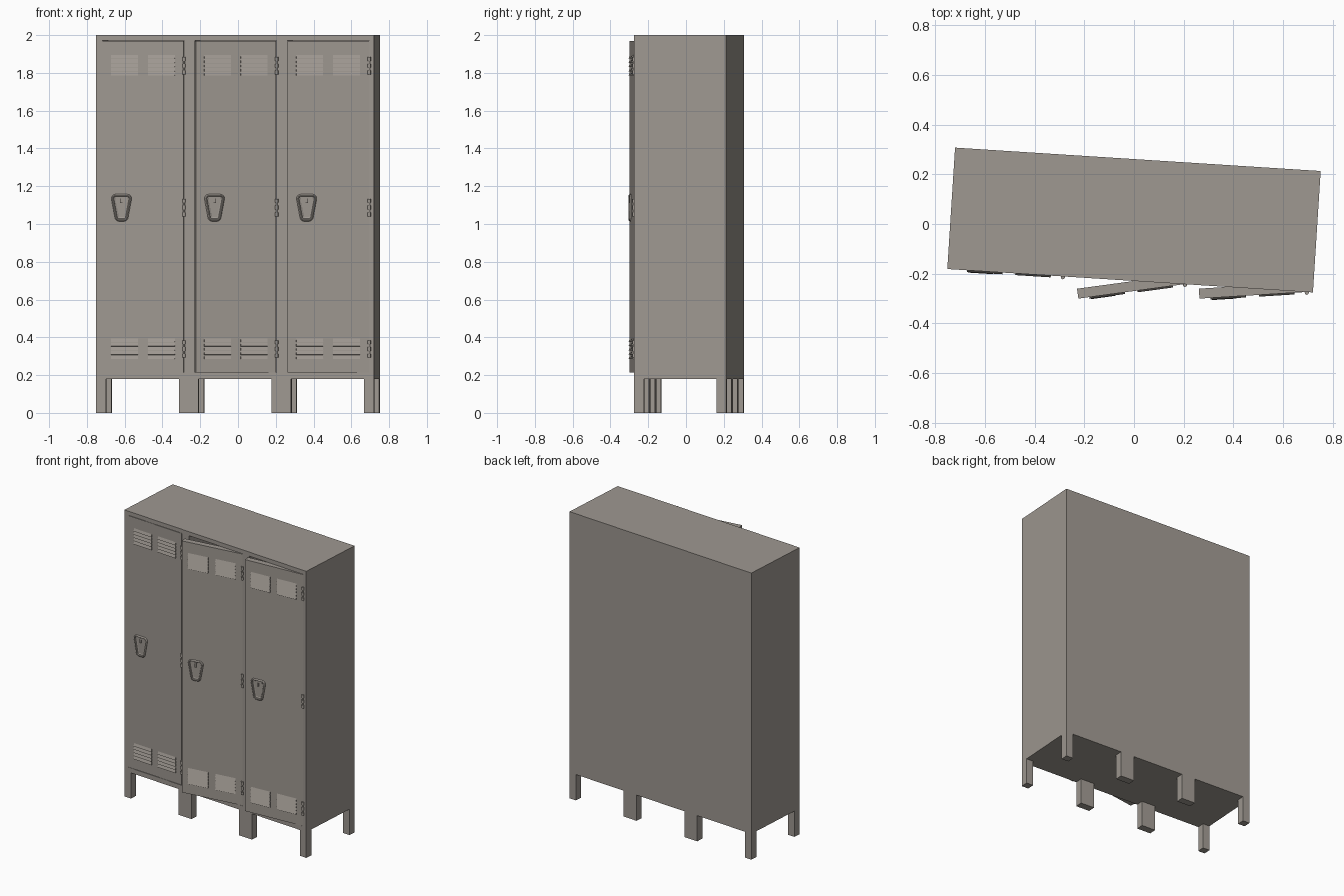
import bpy, bmesh, math
from mathutils import Matrix, Vector

if "Cube" in bpy.data.objects:
    bpy.data.objects.remove(bpy.data.objects["Cube"])

W, D, H = 1.473, 0.489, 2.0          # cabinet body size
UNIT = W / 3                         # width of one locker
FRONT = -D / 2
LEG_H, LEG = 0.18, 0.052
DOOR_W, DOOR_T, DOOR_B, DOOR_TOP = 0.43, 0.04, 0.215, 1.97
ROOT = Matrix.Translation((0, 0.016, 0)) @ Matrix.Rotation(math.radians(-3.66), 4, 'Z')

paint = bpy.data.materials.new("warm grey paint")
paint.diffuse_color = (0.345, 0.315, 0.283, 1)
paint.use_nodes = True
paint.node_tree.nodes["Principled BSDF"].inputs["Base Color"].default_value = paint.diffuse_color


def box(bm, x0, x1, y0, y1, z0, z1):
    m = Matrix.Translation(((x0 + x1) / 2, (y0 + y1) / 2, (z0 + z1) / 2)) @ \
        Matrix.Diagonal((x1 - x0, y1 - y0, z1 - z0, 1))
    bmesh.ops.create_cube(bm, size=1, matrix=m)


def finish(bm, name, matrix):
    bmesh.ops.recalc_face_normals(bm, faces=bm.faces[:])
    me = bpy.data.meshes.new(name)
    bm.to_mesh(me)
    bm.free()
    me.materials.append(paint)
    ob = bpy.data.objects.new(name, me)
    bpy.context.collection.objects.link(ob)
    ob.matrix_world = matrix
    return ob


hinges = [-W / 2 + UNIT * (i + 1) - 0.027 for i in range(3)]

# Cabinet shell: floor, roof, back and upright walls around three openings
bm = bmesh.new()
zb, zt = DOOR_B - 0.002, DOOR_TOP + 0.002
box(bm, -W / 2, W / 2, FRONT, -FRONT, LEG_H, zb)
box(bm, -W / 2, W / 2, FRONT, -FRONT, zt, H)
box(bm, -W / 2, W / 2, -FRONT - 0.02, -FRONT, zb, zt)
edges = [-W / 2]
for h in hinges:
    edges += [h - DOOR_W - 0.001, h + 0.001]
edges.append(W / 2)
for a, b in zip(edges[::2], edges[1::2]):
    box(bm, a, b, FRONT, -FRONT - 0.02, zb, zt)
finish(bm, "cabinet_shell", ROOT)

# Legs: narrow at the corners, double width between lockers
bm = bmesh.new()
for y0 in (FRONT, -FRONT - LEG):
    for i in range(4):
        c = -W / 2 + UNIT * i
        box(bm, max(c - LEG, -W / 2), min(c + LEG, W / 2), y0, y0 + LEG, 0, LEG_H)
finish(bm, "legs", ROOT)


def louvres(bm):
    # five sloped slats in each of four vent groups
    for x0 in (-0.385, -0.19):
        for zbase in (0.285, 1.785):
            for k in range(5):
                z = zbase + k * 0.0225
                rings = [[bm.verts.new((x, y, zz)) for y, zz in
                          ((0, z), (-0.007, z + 0.001), (0, z + 0.020))]
                         for x in (x0, x0 + 0.143)]
                a, b = rings
                bm.faces.new(a)
                bm.faces.new(b)
                for j in range(3):
                    n = (j + 1) % 3
                    bm.faces.new((a[j], a[n], b[n], b[j]))


def handle_outline(inset):
    # rounded trapezoid, wide at the top
    r = max(0.024 - inset, 0.006)
    top, bot = 1.158 - inset, 1.014 + inset
    wt, wb = 0.054 - inset, 0.036 - inset
    pts = []
    for cx, cz, a0 in ((wt - r, top - r, 0), (-wt + r, top - r, 90),
                       (-wb + r, bot + r, 180), (wb - r, bot + r, 270)):
        for k in range(6):
            a = math.radians(a0 + 18 * k)
            pts.append((cx + r * math.cos(a), cz + r * math.sin(a)))
    return pts


def handle(bm):
    # raised rim, recessed pan
    prev = None
    for inset, y in ((0, 0), (0.002, -0.006), (0.006, -0.009), (0.011, -0.008),
                     (0.014, -0.003), (0.019, -0.003), (0.022, -0.001)):
        ring = [bm.verts.new((x - 0.33, y, z)) for x, z in handle_outline(inset)]
        if prev:
            for j in range(len(ring)):
                n = (j + 1) % len(ring)
                bm.faces.new((prev[j], prev[n], ring[n], ring[j]))
        prev = ring
    bm.faces.new(prev)
    # latch finger and its crossbar
    box(bm, -0.336, -0.324, -0.009, 0, 1.112, 1.146)
    box(bm, -0.362, -0.298, -0.006, 0, 1.136, 1.146)


def hinge_set(bm):
    # pin with three knuckles at three heights
    for zc in (0.338, 1.087, 1.838):
        parts = [(0.005, 0.09, 0)] + [(0.0085, 0.02, o) for o in (-0.036, 0, 0.036)]
        for r, h, o in parts:
            bmesh.ops.create_cone(bm, cap_ends=True, segments=12, radius1=r, radius2=r, depth=h,
                                  matrix=Matrix.Translation((0.002, -0.003, zc + o)))


# Doors: the left one shut, the other two ajar, all hinged on their right edge
for side, h, ang in zip(("left", "middle", "right"), hinges, (0, 11.4, 7.2)):
    m = ROOT @ Matrix.Translation((h, FRONT, 0)) @ Matrix.Rotation(math.radians(ang), 4, 'Z')
    for part in ("door", "vents", "handle", "hinges"):
        bm = bmesh.new()
        if part == "door":
            box(bm, -DOOR_W, 0, 0, DOOR_T, DOOR_B, DOOR_TOP)
        elif part == "vents":
            louvres(bm)
        elif part == "handle":
            handle(bm)
        else:
            hinge_set(bm)
        ob = finish(bm, side + "_" + part, m)
        if part == "hinges":
            for p in ob.data.polygons:
                p.use_smooth = len(p.vertices) == 4
